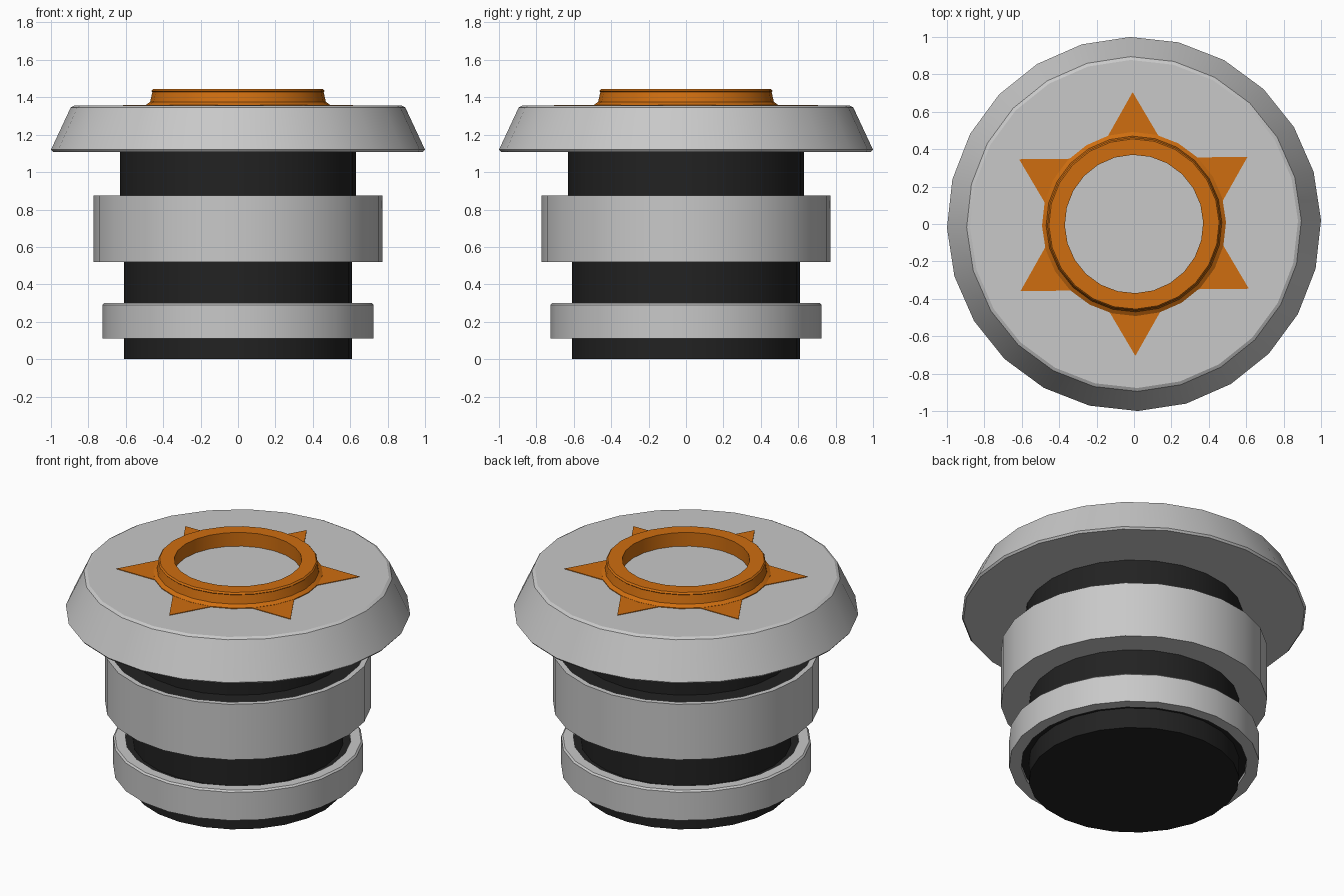
import bpy, bmesh, math

if "Cube" in bpy.data.objects:
    bpy.data.objects.remove(bpy.data.objects["Cube"])

SIDES = 24
TURN = math.radians(1.2)   # slight turn of all round parts


def material(name, color):
    m = bpy.data.materials.new(name)
    m.diffuse_color = (*color, 1)
    m.use_nodes = True
    m.node_tree.nodes["Principled BSDF"].inputs["Base Color"].default_value = m.diffuse_color
    return m


GREY = material("light_grey", (0.58, 0.58, 0.58))
BLACK = material("black", (0.016, 0.016, 0.016))
ORANGE = material("orange", (0.62, 0.155, 0.005))


def finish(name, bm, mat, smooth=True):
    bmesh.ops.recalc_face_normals(bm, faces=bm.faces)
    me = bpy.data.meshes.new(name)
    bm.to_mesh(me)
    bm.free()
    me.materials.append(mat)
    ob = bpy.data.objects.new(name, me)
    bpy.context.collection.objects.link(ob)
    if smooth:
        bpy.ops.object.select_all(action='DESELECT')
        ob.select_set(True)
        bpy.context.view_layer.objects.active = ob
        bpy.ops.object.shade_smooth_by_angle(angle=math.radians(25))
    return ob


def lathe(name, profile, mat, closed=False):
    """Revolve (radius, z) points; closed = tube section, otherwise capped ends."""
    bm = bmesh.new()
    rings = []
    for r, z in profile:
        rings.append([bm.verts.new((r * math.cos(TURN + math.tau * i / SIDES),
                                    r * math.sin(TURN + math.tau * i / SIDES), z))
                      for i in range(SIDES)])
    pairs = list(zip(rings, rings[1:]))
    if closed:
        pairs.append((rings[-1], rings[0]))
    else:
        bm.faces.new(rings[0])
        bm.faces.new(rings[-1])
    for a, b in pairs:
        for i in range(SIDES):
            j = (i + 1) % SIDES
            bm.faces.new((a[i], a[j], b[j], b[i]))
    return finish(name, bm, mat)


# Black core with collars hidden inside the grey bands
lathe("core", [(0.61, 0), (0.61, 0.13), (0.665, 0.13), (0.665, 0.28), (0.61, 0.28),
               (0.61, 0.60), (0.745, 0.60), (0.745, 0.868), (0.632, 0.868),
               (0.632, 1.115)], BLACK)

# Grey bands around the core
lathe("lower_band", [(0.655, 0.11), (0.725, 0.11), (0.725, 0.29), (0.715, 0.30),
                     (0.655, 0.30)], GREY, closed=True)
lathe("middle_band", [(0.60, 0.52), (0.773, 0.52), (0.773, 0.875), (0.74, 0.875),
                      (0.74, 0.62), (0.60, 0.62)], GREY, closed=True)

# Tapered top cap
lathe("cap", [(0.99, 1.108), (1.0, 1.12), (0.895, 1.345), (0.877, 1.355)], GREY)

# Raised orange ring
lathe("top_ring", [(0.37, 1.352), (0.492, 1.352), (0.492, 1.36), (0.47, 1.375), (0.458, 1.428),
                   (0.463, 1.433), (0.455, 1.443), (0.37, 1.443)], ORANGE, closed=True)

# Thin six-pointed star plate under the ring
bm = bmesh.new()
R = 0.705
loops = []
for z in (1.352, 1.359):
    outer, inner = [], []
    for i in range(12):
        a = math.radians(90 + 30 * i) + math.radians(0.6)
        r = R if i % 2 == 0 else R / math.sqrt(3)
        outer.append(bm.verts.new((r * math.cos(a), r * math.sin(a), z)))
        inner.append(bm.verts.new((0.39 * math.cos(a), 0.39 * math.sin(a), z)))
    loops.append((outer, inner))
(o0, i0), (o1, i1) = loops
for a, b in ((o0, o1), (o1, i1), (i1, i0), (i0, o0)):
    for i in range(12):
        j = (i + 1) % 12
        bm.faces.new((a[i], a[j], b[j], b[i]))
finish("star_plate", bm, ORANGE, smooth=False)
